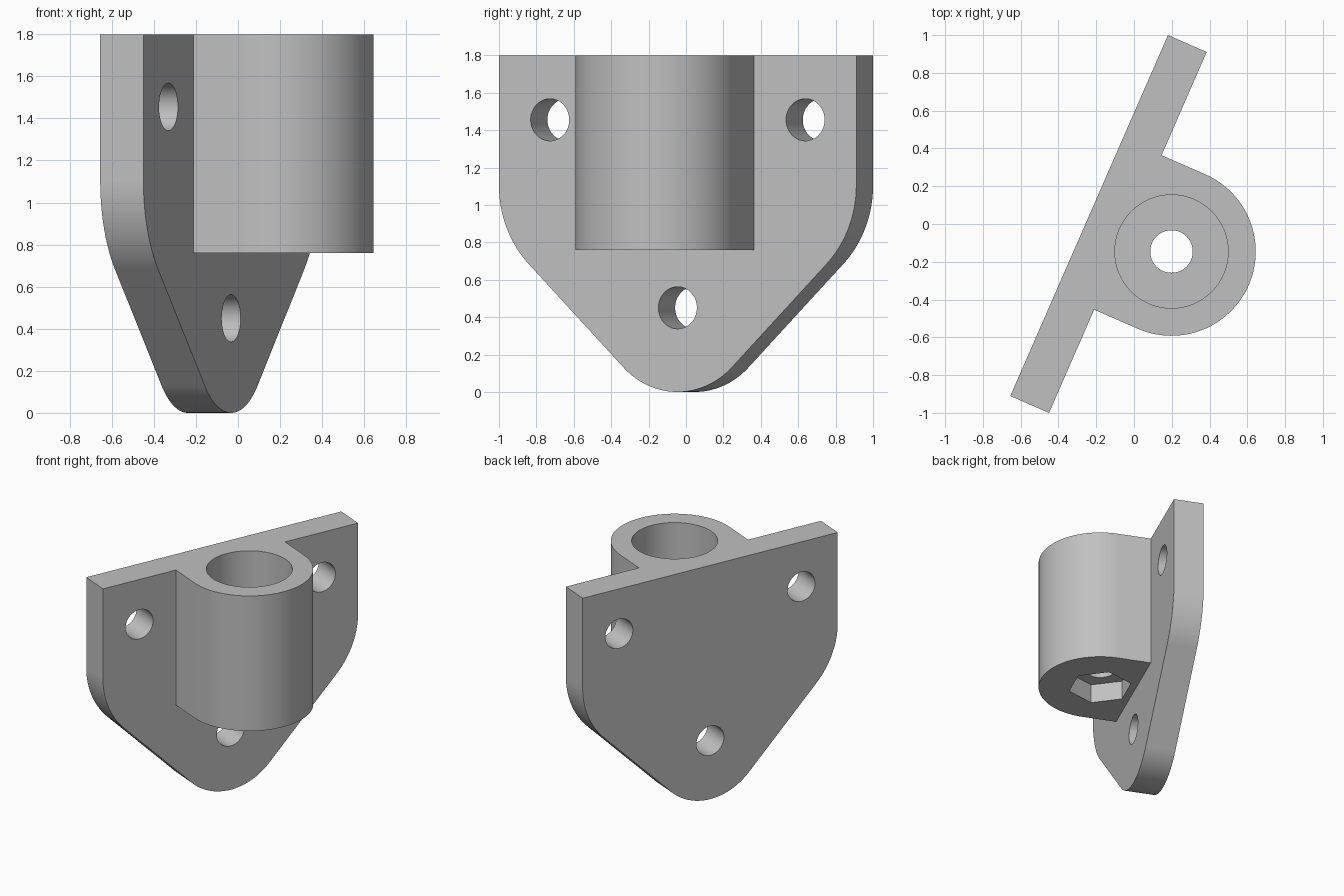
import bpy
import bmesh
from math import cos, sin, pi, radians
from mathutils import Vector

cube = bpy.data.objects.get("Cube")
if cube:
    bpy.data.objects.remove(cube, do_unlink=True)

grey = bpy.data.materials.new("plain grey")
grey.use_nodes = True
grey.diffuse_color = (0.53, 0.53, 0.53, 1)
grey.node_tree.nodes["Principled BSDF"].inputs["Base Color"].default_value = grey.diffuse_color

# Local frame: x points out of the plate, y runs along it, z is up
WIDTH, TOP, THICK = 2.085, 1.80, 0.224
BOSS_R, BOSS_X, BOSS_BASE = 0.446, 0.364, 0.76
CORNER_R, HOLE_R = 0.595, 0.1125


def arc(cx, cy, r, start, end, steps):
    """Points on an arc, angles in degrees."""
    angles = [radians(start + (end - start) * i / steps) for i in range(steps + 1)]
    return [(cx + r * cos(a), cy + r * sin(a)) for a in angles]


def circle(cx, cy, r, sides=96):
    return arc(cx, cy, r, 0, 360, sides)[:-1]


def prism(name, outline, along, low, high):
    """Extrude a 2D outline along local x (outline is y, z) or z (outline is x, y)."""
    place = (lambda p: (low, *p)) if along == "x" else (lambda p: (*p, low))
    step = Vector((high - low, 0, 0)) if along == "x" else Vector((0, 0, high - low))
    bm = bmesh.new()
    face = bm.faces.new([bm.verts.new(place(p)) for p in outline])
    grown = bmesh.ops.extrude_face_region(bm, geom=[face], use_keep_orig=True)
    moved = [v for v in grown["geom"] if isinstance(v, bmesh.types.BMVert)]
    bmesh.ops.translate(bm, verts=moved, vec=step)
    bmesh.ops.recalc_face_normals(bm, faces=bm.faces[:])
    mesh = bpy.data.meshes.new(name)
    bm.to_mesh(mesh)
    bm.free()
    mesh.materials.append(grey)
    obj = bpy.data.objects.new(name, mesh)
    bpy.context.collection.objects.link(obj)
    return obj


def combine(target, tool, operation):
    """Apply a boolean and discard the tool."""
    tool.hide_render = True
    mod = target.modifiers.new(operation, "BOOLEAN")
    mod.operation, mod.solver, mod.object = operation, "EXACT", tool
    bpy.context.view_layer.objects.active = target
    bpy.ops.object.modifier_apply(modifier=mod.name)
    bpy.data.objects.remove(tool, do_unlink=True)


# Wall plate: straight sides, rounded shoulders, 45 degree slopes, round toe
half = WIDTH / 2
shoulder_z = 1.104
right_side = arc(0, BOSS_R, BOSS_R, -90, -45, 24)
right_side += arc(half - CORNER_R, shoulder_z, CORNER_R, -45, 0, 24)
right_side.append((half, TOP))
outline = right_side + [(-y, z) for y, z in reversed(right_side[1:])]
bracket = prism("wall_bracket", outline, "x", -THICK / 2, THICK / 2)

# Socket boss with flat cheeks running back into the plate
boss_outline = arc(BOSS_X, 0, BOSS_R, -90, 90, 64) + [(0.03, BOSS_R), (0.03, -BOSS_R)]
combine(bracket, prism("boss", boss_outline, "z", BOSS_BASE, TOP), "UNION")

# Three screw holes through the plate
for y, z in ((-0.745, 1.455), (0.745, 1.455), (0, 0.45)):
    combine(bracket, prism("screw_hole", circle(y, z, HOLE_R, 64), "x", -0.3, 0.3), "DIFFERENCE")

# Socket bore, bolt hole and hexagonal nut pocket
nut = arc(BOSS_X, 0, 0.23, 90, 450, 6)[:-1]
for name, shape, low, high in (
    ("socket_bore", circle(BOSS_X, 0, 0.30), 1.06, 2),
    ("bolt_hole", circle(BOSS_X, 0, HOLE_R, 64), 0.5, 2),
    ("nut_pocket", nut, 0.5, BOSS_BASE + 0.148),
):
    combine(bracket, prism(name, shape, "z", low, high), "DIFFERENCE")

# Smooth the curves, keep the flats flat, and turn the bracket into place
bpy.ops.object.select_all(action="DESELECT")
bracket.select_set(True)
bpy.context.view_layer.objects.active = bracket
bpy.ops.object.shade_smooth_by_angle(angle=radians(30))
weighted = bracket.modifiers.new("Weighted Normals", "WEIGHTED_NORMAL")
weighted.keep_sharp = True
bracket.rotation_euler.z = radians(-23.6)
bracket.location.x = -0.135
